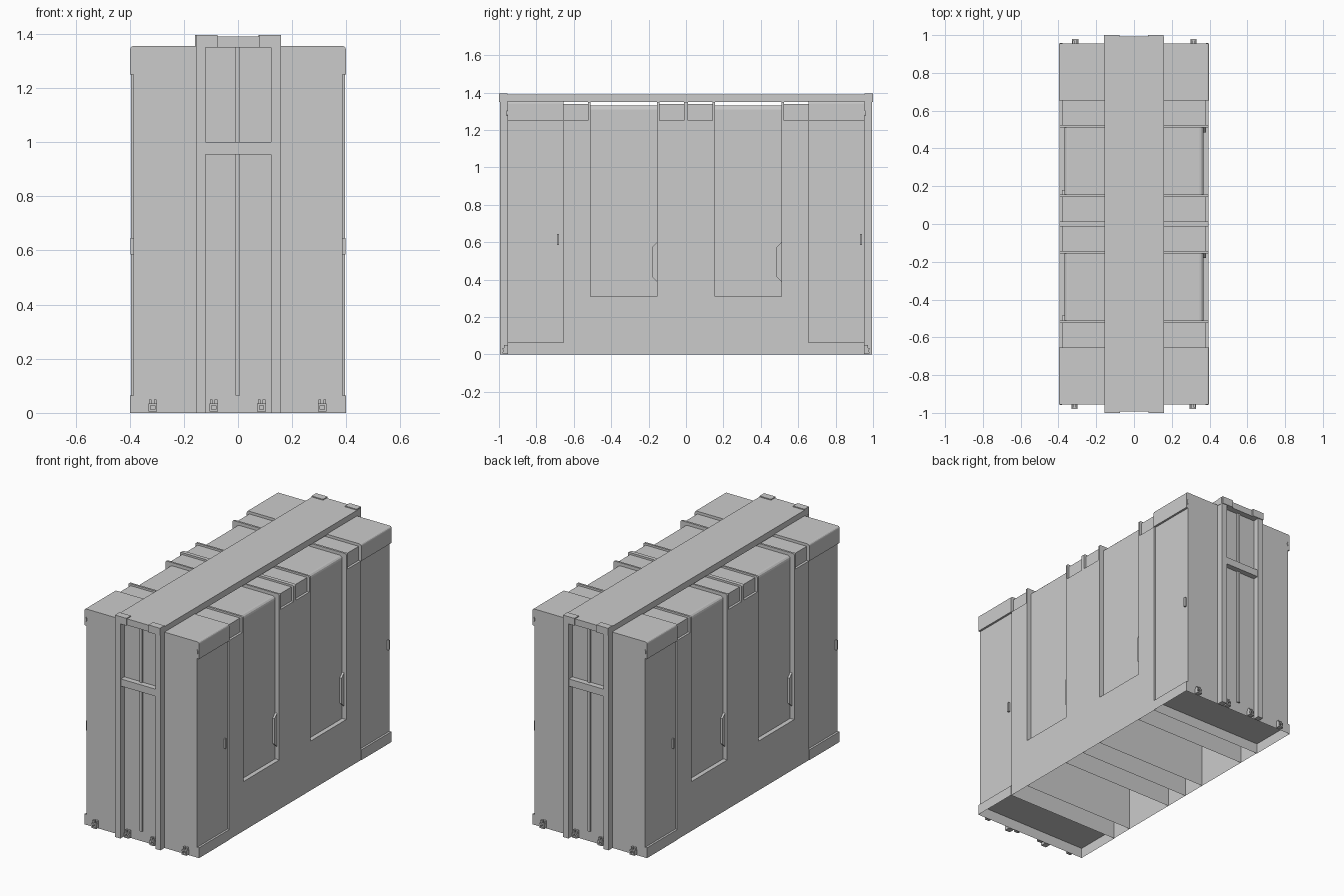
import bpy, bmesh, math
from mathutils import Matrix

if "Cube" in bpy.data.objects:
    bpy.data.objects.remove(bpy.data.objects["Cube"])

gray = bpy.data.materials.new("light_gray")
gray.diffuse_color = (0.6, 0.6, 0.6, 1)
gray.use_nodes = True
gray.node_tree.nodes["Principled BSDF"].inputs["Base Color"].default_value = gray.diffuse_color
HALF_TURN = Matrix.Rotation(math.pi, 4, 'Z')


def finish(name, bm, twin):
    """Turn a bmesh into an object, optionally with a half-turned twin."""
    me = bpy.data.meshes.new(name)
    bm.to_mesh(me)
    bm.free()
    me.materials.append(gray)
    ob = bpy.data.objects.new(name, me)
    bpy.context.collection.objects.link(ob)
    if twin:
        other = bpy.data.objects.new(name + "_opposite", me.copy())
        other.data.transform(HALF_TURN)
        bpy.context.collection.objects.link(other)
    return ob


def box(name, x, y, z, twin=False, open_bottom=False, open_top=False, round_top=0):
    """Box from (min, max) ranges; may lack a floor or lid or have rounded long top edges."""
    bm = bmesh.new()
    bmesh.ops.create_cube(bm, size=1)
    for v in bm.verts:
        for i, (lo, hi) in enumerate((x, y, z)):
            v.co[i] = lo if v.co[i] < 0 else hi
    bm.normal_update()
    drop = [f for f in bm.faces if (open_bottom and f.normal.z < -0.9)
            or (open_top and f.normal.z > 0.9)]
    bmesh.ops.delete(bm, geom=drop, context='FACES')
    if round_top:
        edges = [e for e in bm.edges if all(abs(v.co.z - z[1]) < 1e-5 for v in e.verts)
                 and abs(e.verts[0].co.x - e.verts[1].co.x) < 1e-5]
        bmesh.ops.bevel(bm, geom=edges, offset=round_top, segments=3,
                        profile=0.5, affect='EDGES')
    return finish(name, bm, twin)


def prism(name, outline, x, twin=False):
    """Plate with a (y, z) outline spanning an x range."""
    bm = bmesh.new()
    face = bm.faces.new([bm.verts.new((x[0], y, z)) for y, z in outline])
    ext = bmesh.ops.extrude_face_region(bm, geom=[face])["geom"]
    bmesh.ops.translate(bm, vec=(x[1] - x[0], 0, 0),
                        verts=[g for g in ext if isinstance(g, bmesh.types.BMVert)])
    bmesh.ops.recalc_face_normals(bm, faces=bm.faces)
    return finish(name, bm, twin)


def sym(v):
    return (-v, v)


# End compartments: door block, overhanging cap, open skirt
box("end_block", sym(0.385), (-0.955, -0.655), (0.065, 1.25), True)
box("end_cap", sym(0.398), (-0.955, -0.655), (1.25, 1.355), True, round_top=0.012)
box("end_skirt", sym(0.398), (-0.955, -0.655), (0, 0.065), True, open_bottom=True)

# Side pillars, hollow from below, with a lowered pocket on top and ribs beside it
for name, y0, y1 in (("outer_pillar", -0.655, -0.51), ("inner_pillar", -0.155, 0.0)):
    box(name, sym(0.395), (y0, y1), (0, 1.25), True, open_bottom=True)
    p0, p1 = (y0, y1 - 0.013) if name == "outer_pillar" else (y0 + 0.012, y1 - 0.012)
    box(name + "_pocket", sym(0.38), (p0, p1), (1.25, 1.338), True)
    box(name + "_rib", sym(0.395), (p1, y1), (1.25, 1.35), True, round_top=0.008)
    if p0 > y0:
        box(name + "_front_rib", sym(0.395), (y0, p0), (1.25, 1.35), True, round_top=0.008)

# Recessed wide doors above a full-width sill
box("wide_sill", sym(0.395), (-0.51, -0.155), (0, 0.31), True, open_bottom=True)
box("wide_door", sym(0.367), (-0.51, -0.155), (0.31, 1.33), True, round_top=0.02)

# Door handles, each always on the right-hand edge of its door
for y in (-0.155, 0.51):
    prism("wide_door_grip", [(y, 0.39), (y - 0.025, 0.415), (y - 0.025, 0.575),
                             (y, 0.6)], (0.367, 0.38), True)
for y in (-0.685, 0.935):
    box("narrow_door_handle", (0.385, 0.397), (y - 0.006, y + 0.006), (0.585, 0.645), True)

# Roof beam with raised end corners
box("roof_beam", (-0.155, 0.158), (-0.992, 0.992), (1.35, 1.39))
for x in ((-0.155, -0.075), (0.078, 0.158)):
    box("beam_corner", x, (-1, -0.955), (1.35, 1.396), True)

# End frame: posts, cross rail and centre strip
for x in ((-0.156, -0.12), (0.122, 0.158)):
    box("frame_post", x, (-0.995, -0.955), (0, 1.35), True)
box("frame_cross_rail", (-0.12, 0.122), (-0.99, -0.955), (0.955, 1.0), True)
box("centre_strip", (-0.01, 0.008), (-0.965, -0.955), (0.065, 1.35), True)

# Small clips along the bottom of each end
for cx in (-0.315, -0.09, 0.087, 0.311):
    for s in (-1, 1):
        box("clip_prong", (cx + s * 0.009 - 0.005, cx + s * 0.009 + 0.005),
            (-0.972, -0.955), (0.03, 0.05), True)
        box("clip_side", (cx + s * 0.012 - 0.004, cx + s * 0.012 + 0.004),
            (-0.978, -0.955), (0.005, 0.03), True)
    for z in (0.005, 0.027):
        box("clip_bar", (cx - 0.016, cx + 0.016), (-0.98, -0.955), (z, z + 0.008), True)

# Oval buttons at the top corners of each end
for cx in (-0.387, 0.385):
    bm = bmesh.new()
    bmesh.ops.create_cone(bm, cap_ends=True, segments=12, radius1=0.006, radius2=0.006,
                          depth=0.005, matrix=Matrix.Translation((cx, -0.957, 1.29))
                          @ Matrix.Diagonal((1, 1, 2.6, 1))
                          @ Matrix.Rotation(math.pi / 2, 4, 'X'))
    finish("corner_button", bm, True)
